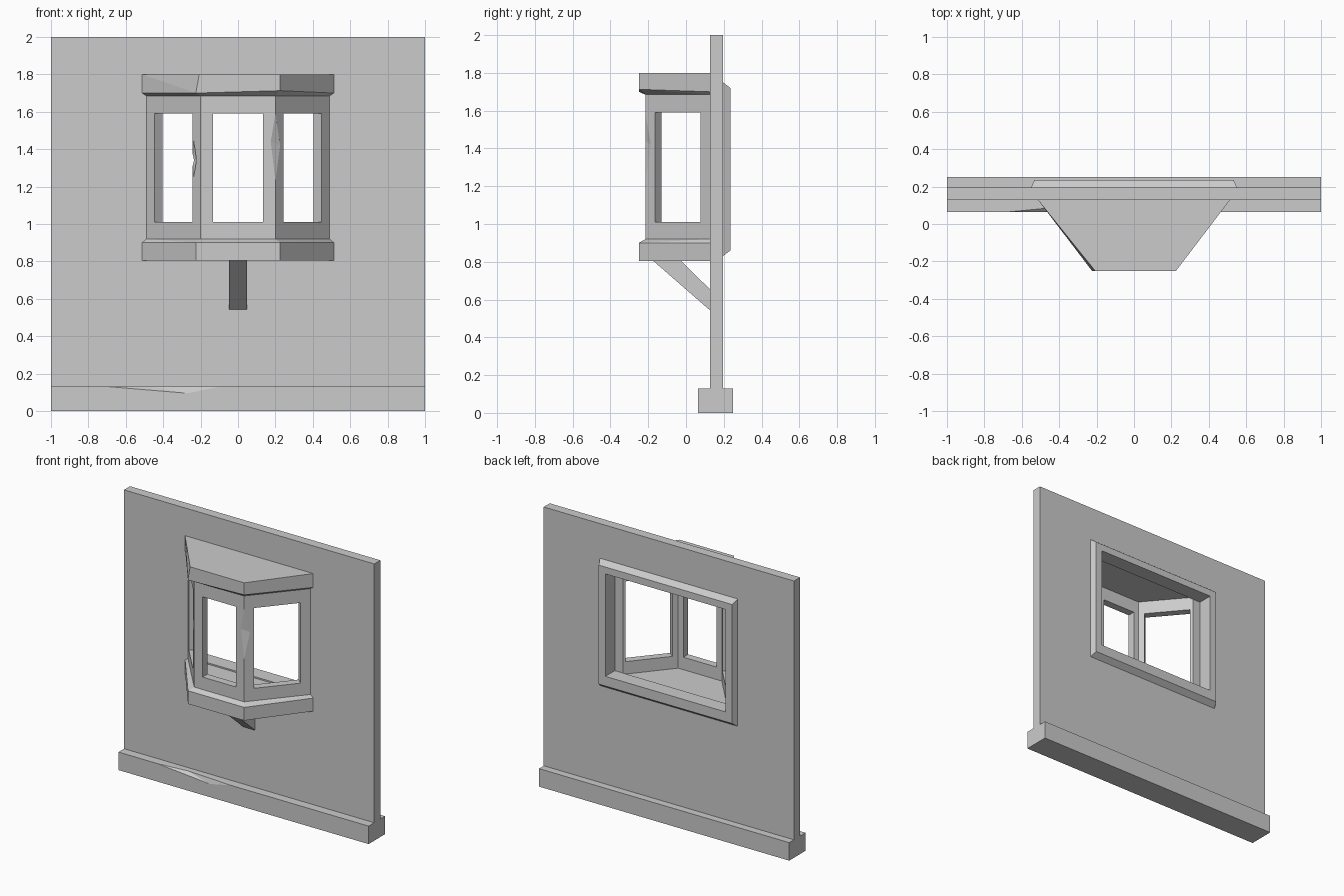
import bpy
import bmesh
import math

cube = bpy.data.objects.get("Cube")
if cube:
    bpy.data.objects.remove(cube, do_unlink=True)

GREY = (0.6, 0.6, 0.6, 1.0)
plaster = bpy.data.materials.new("plain_grey")
plaster.use_nodes = True
plaster.diffuse_color = GREY
plaster.node_tree.nodes["Principled BSDF"].inputs["Base Color"].default_value = GREY


def solid(name, points):
    """Flat-faced convex solid around the given corner points."""
    bm = bmesh.new()
    for p in points:
        bm.verts.new(p)
    hull = bmesh.ops.convex_hull(bm, input=bm.verts[:])
    loose = [v for v in bm.verts if not v.link_faces]
    bmesh.ops.delete(bm, geom=loose, context='VERTS')
    bmesh.ops.dissolve_limit(bm, angle_limit=math.radians(0.3),
                             verts=bm.verts[:], edges=bm.edges[:])
    bmesh.ops.recalc_face_normals(bm, faces=bm.faces[:])
    mesh = bpy.data.meshes.new(name)
    bm.to_mesh(mesh)
    bm.free()
    mesh.materials.append(plaster)
    obj = bpy.data.objects.new(name, mesh)
    bpy.context.collection.objects.link(obj)
    return obj


def box(x, y, z):
    return [(a, b, c) for a in x for b in y for c in z]


def at_height(outline, z):
    return [(x, y, z) for x, y in outline]


def cut(obj, points):
    """Subtract a convex solid from obj."""
    cutter = solid("cutter", points)
    cutter.hide_render = True
    mod = obj.modifiers.new("cut", 'BOOLEAN')
    mod.operation = 'DIFFERENCE'
    mod.solver = 'EXACT'
    mod.object = cutter
    bpy.context.view_layer.objects.active = obj
    bpy.ops.object.modifier_apply(modifier=mod.name)
    bpy.data.objects.remove(cutter, do_unlink=True)


def bay_outline(back_x, front_x, front_y):
    return [(back_x, WALL_FRONT), (front_x, front_y),
            (-front_x, front_y), (-back_x, WALL_FRONT)]


WALL_FRONT, WALL_BACK = 0.127, 0.196
OPENING = box((-0.48, 0.48), (0.1, 0.3), (0.93, 1.67))

# Wall with window opening
wall = solid("wall", box((-1, 1), (WALL_FRONT, WALL_BACK), (0.05, 2)))
cut(wall, OPENING)

# Footing with a chipped front edge
footing = solid("footing", box((-1, 1), (0.063, 0.25), (0, 0.13)))
cut(footing, [(-0.69, 0.063, 0.13), (-0.27, 0.063, 0.095), (-0.1, 0.063, 0.13),
              (-0.46, 0.085, 0.13), (-0.35, 0.03, 0.16)])

# Bevelled surround on the back of the wall
surround = solid("back_surround",
                 box((-0.55, 0.55), (WALL_BACK,), (0.83, 1.75)) +
                 box((-0.533, 0.533), (0.235,), (0.86, 1.72)))
cut(surround, OPENING)

# Bay shell: hollow three-sided projection
outer = bay_outline(0.49, 0.20, -0.215)
inner = [(0.416, WALL_FRONT), (0.1745, -0.16)]
inner += [(-x, y) for x, y in inner]
hollow = inner + [(0.416, 0.2), (-0.416, 0.2)]
shell = solid("bay_shell", at_height(outer, 0.90) + at_height(outer, 1.70))
cut(shell, at_height(hollow, 0.85) + at_height(hollow, 1.75))

# Window openings in the front and the two angled sides
cut(shell, box((-0.133, 0.133), (-0.3, -0.1), (1.01, 1.59)))
nx, ny = 0.0766, -0.0644
for s in (-1, 1):
    ends = [(0.242, -0.165), (0.446, 0.077)]
    cut(shell, [(s * (x + k * nx), y + k * ny, z)
                for x, y in ends for k in (-1, 1) for z in (1.01, 1.59)])

# Chips in the shell corner and in one window edge
cut(shell, [(0.20, -0.215, 1.59), (0.20, -0.215, 1.23), (0.175, -0.215, 1.44),
            (0.225, -0.185, 1.42), (0.24, -0.26, 1.42)])
cut(shell, [(-0.237, -0.171, 1.45), (-0.237, -0.171, 1.25), (-0.222, -0.189, 1.34),
            (-0.214, -0.151, 1.34), (-0.29, -0.18, 1.34)])

# Bay sill and roof, each tapering to the shell
rim = bay_outline(0.512, 0.225, -0.25)
solid("bay_sill", at_height(rim, 0.805) + at_height(rim, 0.90) + at_height(outer, 0.92))
roof_top = at_height(rim, 1.80)
roof_top[2] = (-0.208, -0.25, 1.80)
roof_rim = at_height(rim, 1.70)
roof_rim[1] = (0.225, -0.25, 1.713)
solid("bay_roof", roof_top + roof_rim + at_height(outer, 1.685))

# Diagonal bracket under the bay
profile = [(-0.175, 0.806), (-0.028, 0.806), (WALL_FRONT, 0.654), (WALL_FRONT, 0.543)]
solid("bracket", [(x, y, z) for x in (-0.048, 0.048) for y, z in profile])
